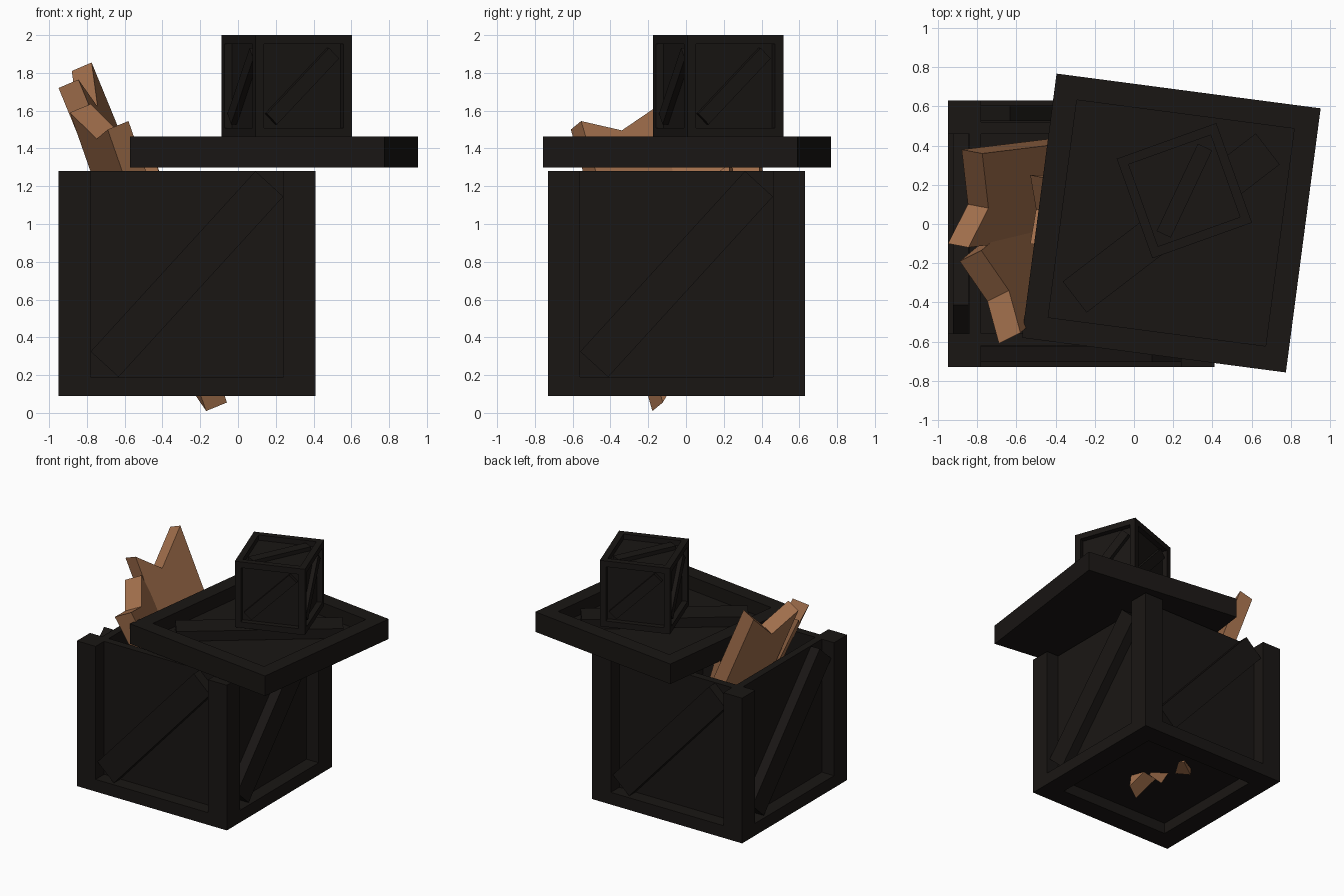
import bpy, bmesh
from math import radians, atan2, cos, sin, hypot
from mathutils import Matrix, Vector

if "Cube" in bpy.data.objects:
    bpy.data.objects.remove(bpy.data.objects["Cube"])

T, R = Matrix.Translation, Matrix.Rotation


def material(name, rgb):
    m = bpy.data.materials.new(name)
    m.diffuse_color = (*rgb, 1)
    m.use_nodes = True
    m.node_tree.nodes["Principled BSDF"].inputs["Base Color"].default_value = m.diffuse_color
    return m


DARK = material("dark_wood", (0.010, 0.008, 0.007))
BROWN = material("raw_wood", (0.35, 0.155, 0.07))


def finish(name, bm, mat, matrix=Matrix()):
    bmesh.ops.recalc_face_normals(bm, faces=bm.faces)
    me = bpy.data.meshes.new(name)
    bm.to_mesh(me)
    bm.free()
    me.materials.append(mat)
    ob = bpy.data.objects.new(name, me)
    ob.matrix_world = matrix
    bpy.context.collection.objects.link(ob)
    return ob


def box(name, lo, hi, matrix=Matrix()):
    lo, hi = Vector(lo), Vector(hi)
    bm = bmesh.new()
    bmesh.ops.create_cube(bm, size=1)
    bmesh.ops.scale(bm, vec=hi - lo, verts=bm.verts)
    bmesh.ops.translate(bm, vec=(lo + hi) / 2, verts=bm.verts)
    return finish(name, bm, DARK, matrix)


def framed_box(name, size, rim, depth, matrix, only_top=False):
    """Box whose faces are sunk inside a square rim."""
    bm = bmesh.new()
    bmesh.ops.create_cube(bm, size=1)
    bmesh.ops.scale(bm, vec=size, verts=bm.verts)
    bm.normal_update()
    faces = [f for f in bm.faces if not only_top or f.normal.z > 0.9]
    bmesh.ops.inset_individual(bm, faces=faces, thickness=rim)
    for f in faces:
        n = f.normal.copy()
        new = bmesh.ops.extrude_discrete_faces(bm, faces=[f])["faces"][0]
        bmesh.ops.translate(bm, vec=-n * depth, verts=new.verts)
    return finish(name, bm, DARK, matrix)


def brace(name, w, h, b, thick, matrix):
    """Diagonal board fitted in a w x h opening, outer face on local y = 0."""
    a = atan2(h, w)
    for _ in range(20):
        a = atan2(h - b * cos(a), w - b * sin(a))
    half = hypot(w - b * sin(a), h - b * cos(a)) / 2
    box(name, (-half, 0, -b / 2), (half, thick, b / 2), matrix @ R(-a, 4, 'Y'))


# Large open crate
S, H, POST, RAIL, SINK = 0.68, 1.19, 0.17, 0.10, 0.11
base = T((-0.27, -0.05, 0.09))
IN = S - POST
for k in range(4):
    m = base @ R(radians(90 * k), 4, 'Z')
    box(f"crate_post_{k}", (-S, -S, 0), (-IN, -IN, H), m)
    box(f"crate_bottom_rail_{k}", (-IN, -S, 0), (IN, -IN, RAIL), m)
    box(f"crate_panel_{k}", (-IN, -S + SINK, RAIL), (IN, -IN, H), m)
    brace(f"crate_brace_{k}", 2 * IN, H - RAIL, 0.2, 0.08,
          m @ T((0, -S + 0.025, (H + RAIL) / 2)))
box("crate_floor", (-IN, -IN, 0.09), (IN, IN, 0.15), base)

# Lid, shifted and turned
lid = T((0.19, 0.005, 1.382)) @ R(radians(-7.5), 4, 'Z')
framed_box("lid", (1.36, 1.36, 0.164), 0.17, 0.11, lid, only_top=True)
brace("lid_brace", 1.02, 1.02, 0.2, 0.08,
      lid @ T((0, 0, 0.057)) @ R(radians(-90), 4, 'X'))

# Small closed crate
E = 0.54
small = T((0.257, 0.17, 1.73)) @ R(radians(19.7), 4, 'Z')
framed_box("small_crate", (E, E, E), 0.0675, 0.043, small)
turns = [R(radians(90 * k), 4, 'Z') for k in range(4)] + [R(radians(-90), 4, 'X')]
for k, t in enumerate(turns):
    brace(f"small_crate_brace_{k}", 0.405, 0.405, 0.08, 0.032,
          small @ t @ T((0, -E / 2 + 0.01, 0)))


# Broken boards leaning out of the crate
def board(name, corner, across, thick, down, outline):
    """Jagged outline: (fraction across, distance down), given a thickness."""
    c, w, n, d = map(Vector, (corner, across, thick, down))
    bm = bmesh.new()
    f = bm.faces.new([bm.verts.new(c + w * u + d * t) for u, t in outline])
    new = bmesh.ops.extrude_face_region(bm, geom=[f])["geom"]
    bmesh.ops.translate(bm, vec=n, verts=[v for v in new if isinstance(v, bmesh.types.BMVert)])
    bm.faces.ensure_lookup_table()
    if not any(len(x.verts) == len(outline) and x.verts[0].co in
               [c + w * u + d * t for u, t in outline] for x in bm.faces):
        bm.faces.new(list(bm.verts)[:len(outline)])
    finish(name, bm, BROWN)


board("tall_board", (-0.95, -0.10, 1.72), (0.07, 0.48, 0.09), (0.105, -0.02, 0.045),
      (0.41, 0.05, -1),
      [(0, 0), (0.4, 0.18), (1, 0), (1, 1.66), (0.55, 1.45), (0, 1.60)])
board("wide_board", (-0.69, -0.61, 1.50), (-0.20, 0.42, 0.09), (0.11, 0.055, 0.045),
      (0.35, 0.29, -1),
      [(0, 0), (0.45, 0.09), (1, 0), (1, 1.48), (0.45, 1.30), (0, 1.49)])
board("short_board", (-0.53, -0.10, 1.22), (0.0, 0.35, 0.07), (0.10, -0.02, 0.03),
      (0.3, 0.0, -1),
      [(0, 0), (0.5, 0.1), (1, 0), (1, 1.07), (0, 1.0)])
